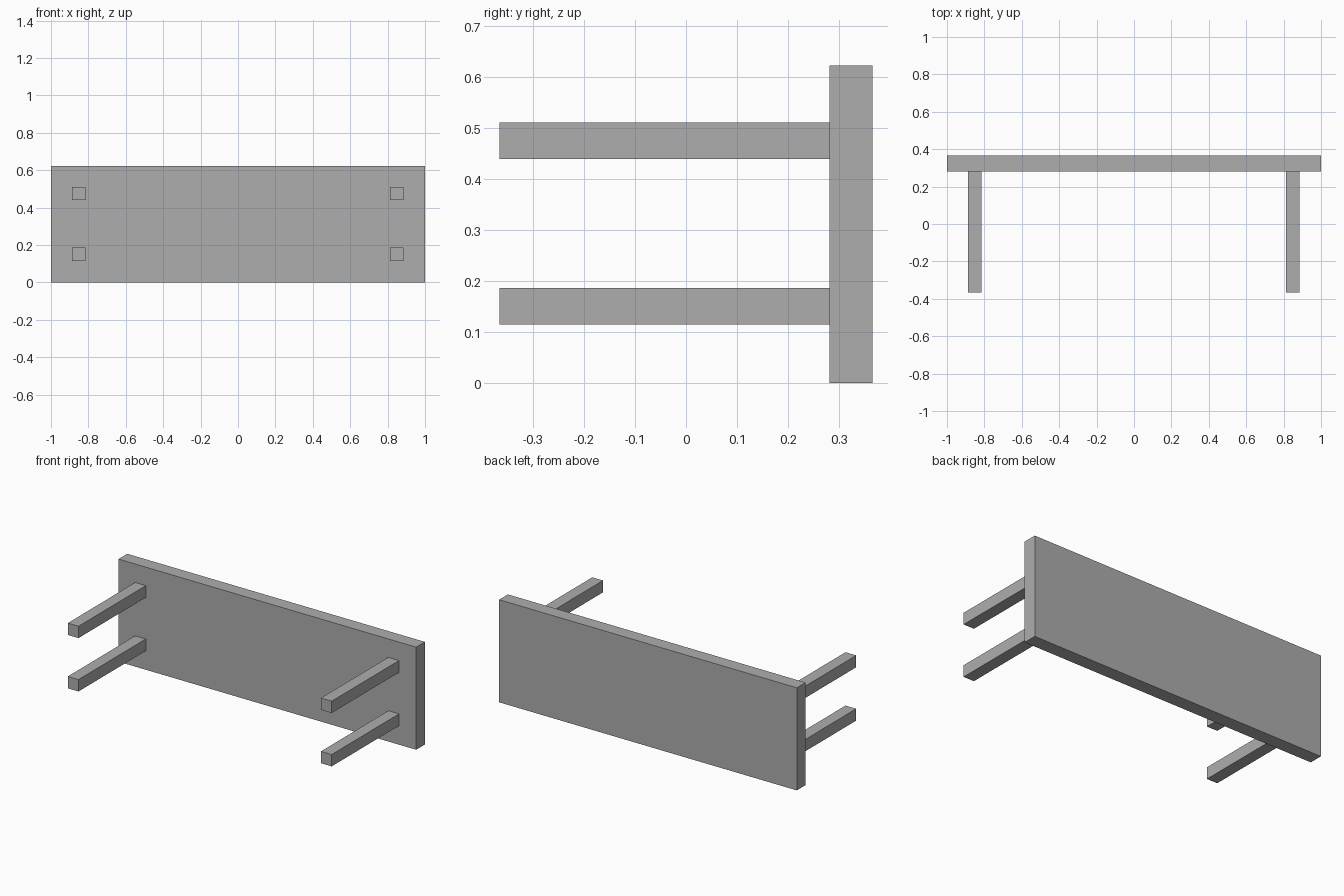
import bpy

# Remove the default cube
cube = bpy.data.objects.get("Cube")
if cube:
    bpy.data.objects.remove(cube, do_unlink=True)

# Single plain grey
grey = bpy.data.materials.new("plain_grey")
grey.use_nodes = True
colour = (0.42, 0.42, 0.42, 1)
grey.diffuse_color = colour
grey.node_tree.nodes["Principled BSDF"].inputs["Base Color"].default_value = colour


def box(name, low, high):
    """Box between two opposite corners."""
    centre = [(a + b) / 2 for a, b in zip(low, high)]
    bpy.ops.mesh.primitive_cube_add(size=1, location=centre)
    obj = bpy.context.object
    obj.name = name
    obj.scale = [b - a for a, b in zip(low, high)]
    bpy.ops.object.transform_apply(location=False, rotation=False, scale=True)
    obj.data.materials.append(grey)
    return obj


FRONT, SLAB, BACK = -0.365, 0.281, 0.365
HEIGHT = 0.623
HALF_LEG = 0.036

# Table top standing on its long edge
box("table_top", (-1, SLAB, 0), (1, BACK, HEIGHT))

# Four square legs pointing forward
for side, x in (("right", -0.852), ("left", 0.849)):
    for level, z in (("lower", 0.151), ("upper", 0.475)):
        box(f"{level}_{side}_leg",
            (x - HALF_LEG, FRONT, z - HALF_LEG),
            (x + HALF_LEG, SLAB, z + HALF_LEG))
